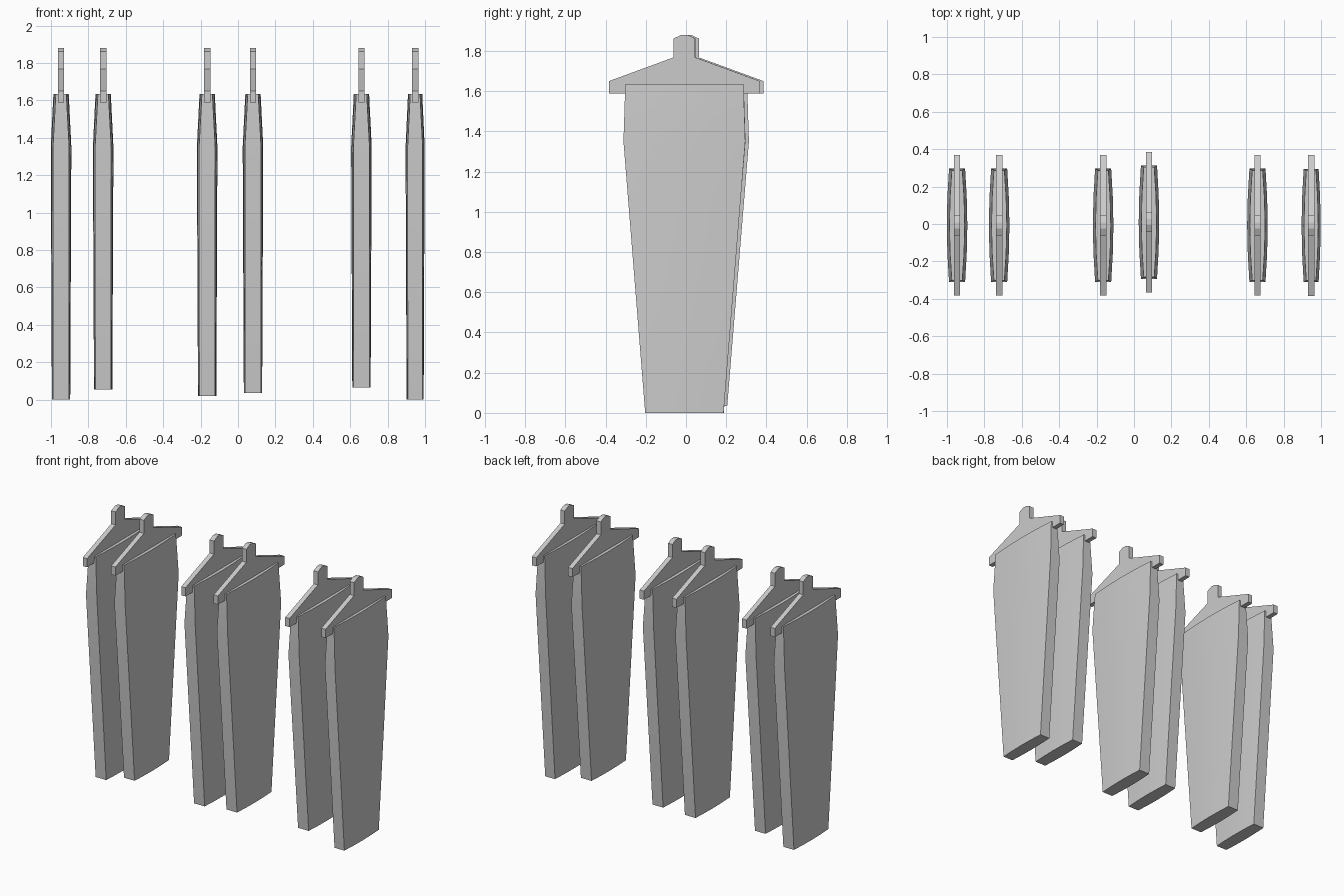
import bpy
import bmesh

if "Cube" in bpy.data.objects:
    bpy.data.objects.remove(bpy.data.objects["Cube"], do_unlink=True)

# One plain grey for everything
grey = bpy.data.materials.new("light grey")
grey.use_nodes = True
color = (0.6, 0.6, 0.6, 1)
grey.diffuse_color = color
grey.node_tree.nodes["Principled BSDF"].inputs["Base Color"].default_value = color


def finish(bm, name, location):
    bmesh.ops.recalc_face_normals(bm, faces=bm.faces)
    mesh = bpy.data.meshes.new(name)
    bm.to_mesh(mesh)
    bm.free()
    mesh.materials.append(grey)
    obj = bpy.data.objects.new(name, mesh)
    obj.location = location
    bpy.context.collection.objects.link(obj)
    bpy.context.view_layer.objects.active = obj
    obj.select_set(True)
    bpy.ops.object.shade_smooth_by_angle(angle=0.2)
    obj.select_set(False)


def blade(name, location, bottom, thin):
    """Tapered slab with bulged sides, lofted through three levels."""
    bm = bmesh.new()
    # height, half depth, half thickness at the edge and at the middle
    levels = [(bottom, 0.195, 0.042, 0.049),
              (1.35, 0.303, 0.043, 0.055),
              (1.635, 0.294, 0.028, 0.041)]
    arc = [(-1, 0), (-0.5, 0.72), (0, 1), (0.5, 0.72), (1, 0)]
    rings = []
    for z, depth, edge, mid in levels:
        side = [((edge + (mid - edge) * b) * thin, t * depth) for t, b in arc]
        outline = side + [(-x, y) for x, y in reversed(side)]
        rings.append([bm.verts.new((x, y, z)) for x, y in outline])
    n = len(rings[0])
    for low, high in zip(rings, rings[1:]):
        for i in range(n):
            j = (i + 1) % n
            bm.faces.new((low[i], low[j], high[j], high[i]))
    bm.faces.new(rings[0])
    bm.faces.new(rings[-1])
    finish(bm, name, location)


def hanger(name, location):
    """Flat roof-shaped plate with a short tab on top."""
    half = [(0.376, 1.588), (0.376, 1.65), (0.054, 1.768),
            (0.054, 1.862), (0.016, 1.88)]
    outline = half + [(-y, z) for y, z in reversed(half)]
    bm = bmesh.new()
    face = bm.faces.new([bm.verts.new((-0.017, y, z)) for y, z in outline])
    extruded = bmesh.ops.extrude_face_region(bm, geom=[face])["geom"]
    moved = [v for v in extruded if isinstance(v, bmesh.types.BMVert)]
    bmesh.ops.translate(bm, verts=moved, vec=(0.034, 0, 0))
    finish(bm, name, location)


# Three pairs: x, y offset, bottom height, thickness factor
panels = [(-0.946, -0.007, 0, 1), (-0.721, -0.007, 0.055, 1),
          (-0.165, -0.007, 0.02, 1), (0.08, 0.01, 0.035, 1),
          (0.66, -0.007, 0.065, 1), (0.947, -0.008, 0, 0.93)]
for i, (x, y, bottom, thin) in enumerate(panels, 1):
    blade(f"blade_{i}", (x, y, 0), bottom, thin)
    hanger(f"hanger_{i}", (x, y, 0))
